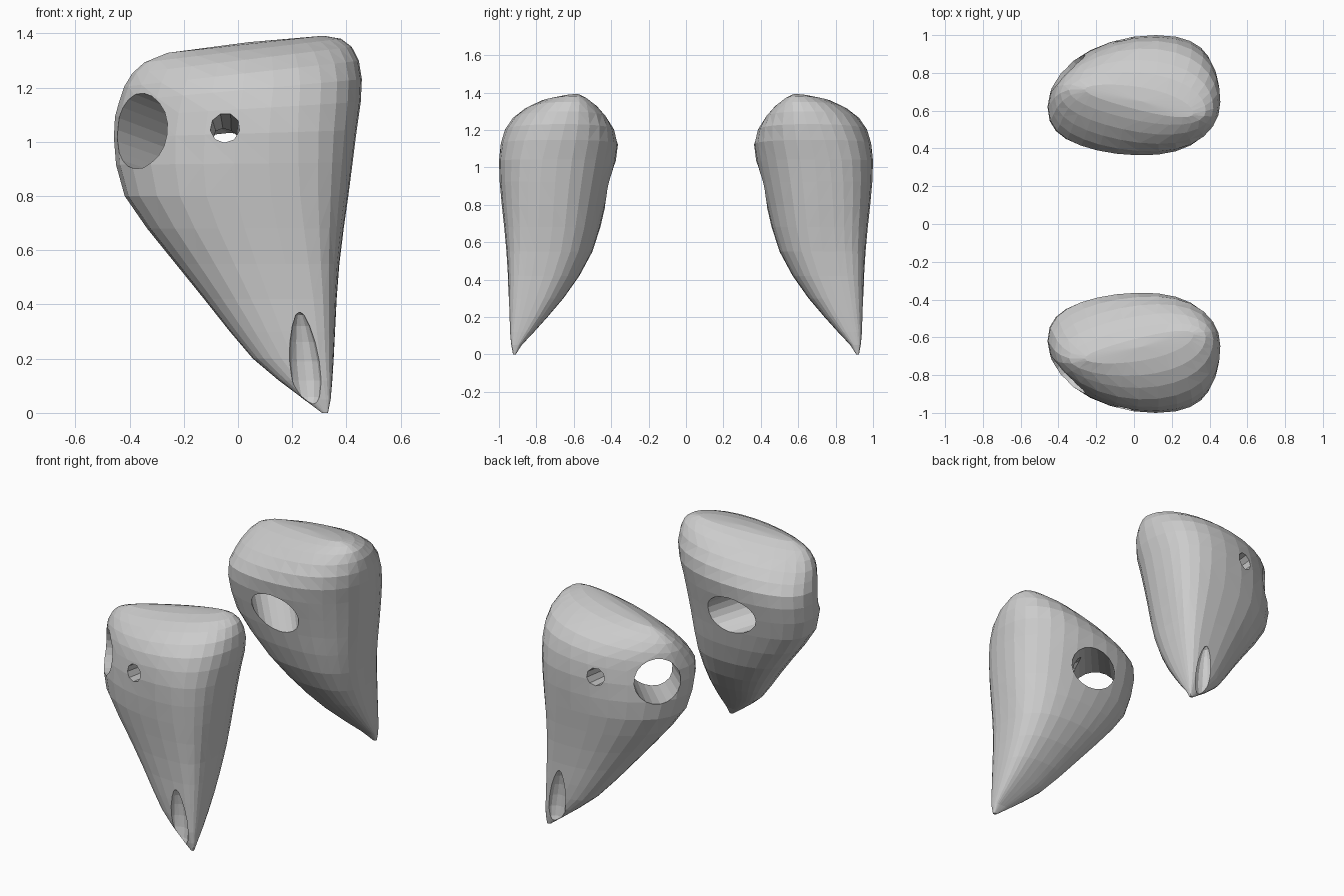
import bpy, bmesh, math
from mathutils import Vector

if "Cube" in bpy.data.objects:
    bpy.data.objects.remove(bpy.data.objects["Cube"])

SEGS = 28
# Cross-sections from tip to crown: z, left x, right x, outer y, inner y, tilt along x
RINGS = [
    (0.00, 0.310, 0.332, -0.925, -0.910, 0.0),
    (0.05, 0.243, 0.342, -0.934, -0.878, 0.0),
    (0.12, 0.150, 0.348, -0.942, -0.812, 0.0),
    (0.20, 0.055, 0.353, -0.945, -0.740, 0.0),
    (0.30, -0.030, 0.358, -0.949, -0.655, 0.0),
    (0.42, -0.125, 0.364, -0.952, -0.570, 0.0),
    (0.55, -0.230, 0.374, -0.960, -0.500, 0.0),
    (0.68, -0.335, 0.390, -0.972, -0.458, 0.0),
    (0.80, -0.418, 0.407, -0.985, -0.430, 0.0),
    (0.92, -0.450, 0.423, -0.996, -0.402, 0.01),
    (1.03, -0.458, 0.438, -1.000, -0.376, 0.03),
    (1.12, -0.454, 0.453, -0.990, -0.364, 0.06),
    (1.19, -0.438, 0.457, -0.968, -0.386, 0.09),
    (1.25, -0.420, 0.446, -0.925, -0.430, 0.11),
    (1.30, -0.390, 0.420, -0.860, -0.485, 0.12),
    (1.335, -0.345, 0.380, -0.790, -0.545, 0.12),
    (1.357, -0.260, 0.315, -0.710, -0.600, 0.11),
]


def clamp(v):
    return max(0.0, min(1.0, v))


def power(v, n):
    return math.copysign(abs(v) ** (2 / n), v)


def ring_point(t, ring):
    z, xl, xr, yo, yi, tilt = ring
    rx, ry = (xr - xl) / 2, (yi - yo) / 2
    low = clamp((1.1 - z) / 0.7)                    # boxier towards the tip
    tip, crown = clamp((0.35 - z) / 0.25), clamp((z - 1.08) / 0.25)
    outer = math.sin(t) < 0
    n = 2.15 + (0.6 * low if outer else 0.15 * low + 0.5 * tip) - 0.15 * crown
    c, s = power(math.cos(t), n), power(math.sin(t), n)
    skew = 0.27 + 0.09 * low if outer else 0.04
    x = (xl + xr) / 2 + rx * (c + skew * (1 - c * c))
    # the narrow left end leans towards the inner side, the crown ridge the other way
    y = (yo + yi) / 2 + ry * s + 0.22 * ry * (1 - c) / 2 * (1 - s * s)
    return Vector((x, y + 0.07 * crown * c, z + tilt * x))


def link(name, bm):
    bmesh.ops.triangulate(bm, faces=bm.faces[:])
    bmesh.ops.recalc_face_normals(bm, faces=bm.faces[:])
    mesh = bpy.data.meshes.new(name)
    bm.to_mesh(mesh)
    bm.free()
    ob = bpy.data.objects.new(name, mesh)
    bpy.context.collection.objects.link(ob)
    return ob


def bridge(bm, loops):
    for lo, hi in zip(loops, loops[1:]):
        for i in range(len(lo)):
            j = (i + 1) % len(lo)
            bm.faces.new((lo[i], lo[j], hi[j], hi[i]))


def fan(bm, loop, point):
    tip = bm.verts.new(point)
    for i in range(len(loop)):
        bm.faces.new((loop[i], loop[(i + 1) % len(loop)], tip))


def tunnel(name, start, end, r1, r2, sides):
    bm = bmesh.new()
    a, b = Vector(start), Vector(end)
    d = (b - a).normalized()
    u = d.cross(Vector((0, 0, 1))).normalized()
    w = d.cross(u)
    loops = []
    for k in range(5):
        p, r = a.lerp(b, k / 4), r1 + (r2 - r1) * k / 4
        loops.append([bm.verts.new(p + r * (u * math.cos(q) + w * math.sin(q)))
                      for q in (2 * math.pi * (i + 0.3) / sides for i in range(sides))])
    bridge(bm, loops)
    fan(bm, loops[0], a)
    fan(bm, loops[-1], b)
    return link(name, bm)


def cut(ob, cutter):
    """Subtract the cutter, trying the next solver if nothing changed."""
    cutter.hide_render = True
    before = len(ob.data.vertices)
    for solver in ('EXACT', 'MANIFOLD', 'FLOAT'):
        mod = ob.modifiers.new("cut", 'BOOLEAN')
        mod.operation, mod.solver, mod.object = 'DIFFERENCE', solver, cutter
        bpy.context.view_layer.update()
        deps = bpy.context.evaluated_depsgraph_get()
        mesh = bpy.data.meshes.new_from_object(ob.evaluated_get(deps))
        ob.modifiers.clear()
        if len(mesh.vertices) > 20 and len(mesh.vertices) != before:
            ob.data = mesh
            break
    bpy.data.objects.remove(cutter)


# Tapered body with a rounded crown
bm = bmesh.new()
loops = [[bm.verts.new(ring_point(2 * math.pi * i / SEGS, r)) for i in range(SEGS)]
         for r in RINGS]
bridge(bm, loops)
fan(bm, loops[0], (0.321, -0.917, 0.0))
fan(bm, loops[-1], (0.04, -0.65, 1.368))
fang = link("front_fang", bm)

# Large slanted tunnel from the outer left side to the inner face
entry, leave = Vector((-0.352, -0.79, 1.035)), Vector((-0.03, -0.42, 0.915))
step = leave - entry
cut(fang, tunnel("large_tunnel_cutter", entry - step * 0.8, leave + step * 0.5,
                 0.147, 0.12, 20))

# Small hole that opens into the large tunnel
cut(fang, tunnel("small_hole_cutter", (-0.05, -1.1, 1.065), (-0.04, -0.47, 0.995),
                 0.058, 0.042, 9))

# Groove on the outer face of the tip, wider towards the bottom
bm = bmesh.new()
bmesh.ops.create_uvsphere(bm, u_segments=12, v_segments=8, radius=1)
for v in bm.verts:
    x, y, z = v.co
    v.co = Vector((0.245 + (0.056 - 0.014 * z) * x - 0.018 * z,
                   -0.945 + 0.05 * y, 0.19 + 0.185 * z))
cut(fang, link("tip_groove_cutter", bm))

# Mirrored twin at the back
bm = bmesh.new()
bm.from_mesh(fang.data)
for v in bm.verts:
    v.co.y = -v.co.y
link("back_fang", bm)
